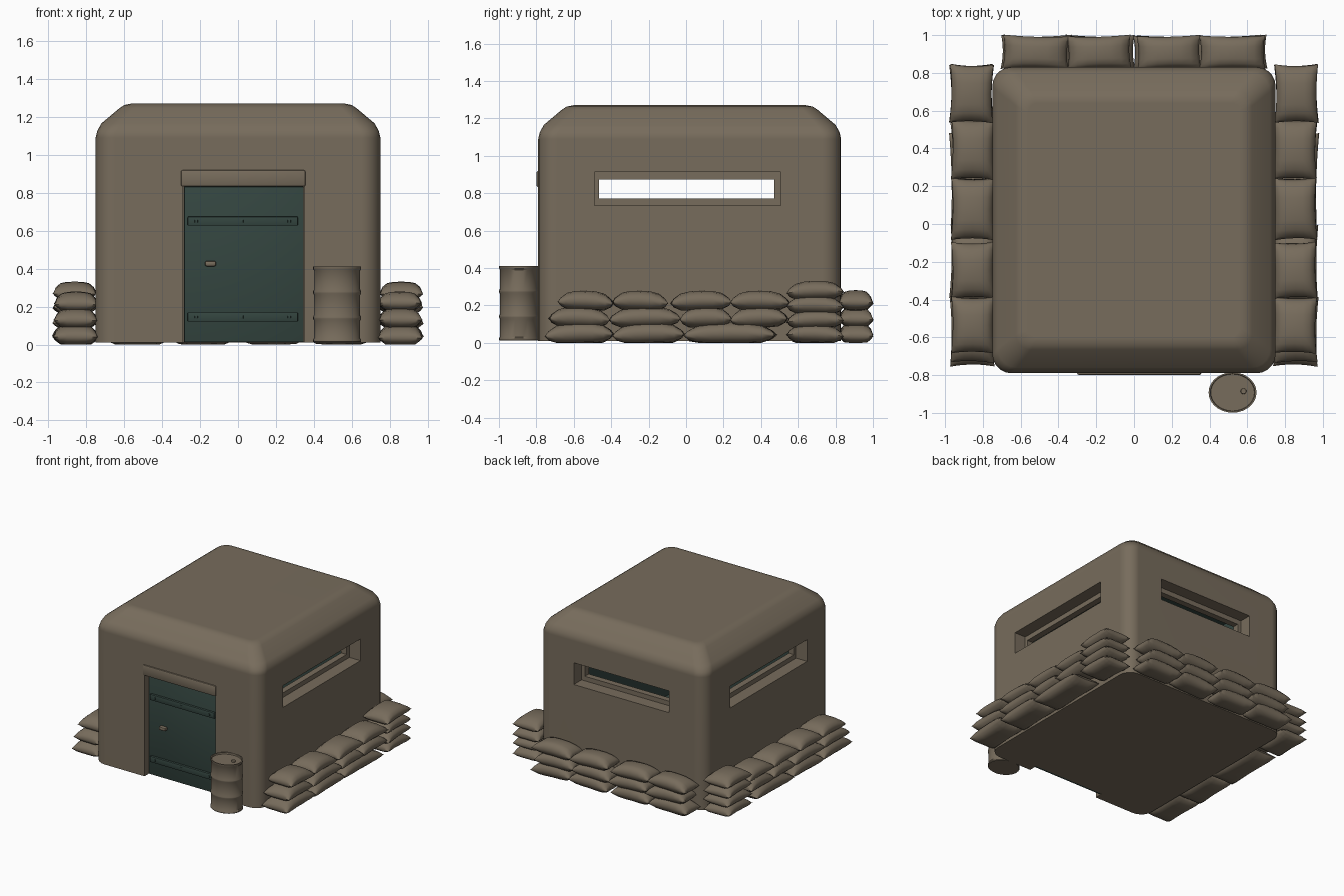
import bpy, bmesh, math, random
from mathutils import Matrix, Vector

random.seed(4)
if "Cube" in bpy.data.objects:
    bpy.data.objects.remove(bpy.data.objects["Cube"])


def material(name, rgb):
    m = bpy.data.materials.new(name)
    m.use_nodes = True
    m.diffuse_color = (*rgb, 1)
    bsdf = next(n for n in m.node_tree.nodes if n.type == 'BSDF_PRINCIPLED')
    bsdf.inputs["Base Color"].default_value = (*rgb, 1)
    bsdf.inputs["Roughness"].default_value = 0.9
    return m


EARTH = material("earth brown", (0.185, 0.15, 0.107))
TEAL = material("dark teal green", (0.034, 0.06, 0.051))


def smooth(ob, angle):
    bpy.ops.object.select_all(action='DESELECT')
    ob.select_set(True)
    bpy.context.view_layer.objects.active = ob
    bpy.ops.object.shade_smooth_by_angle(angle=math.radians(angle))


def finish(name, bm, mats, angle=35):
    bmesh.ops.recalc_face_normals(bm, faces=bm.faces[:])
    mesh = bpy.data.meshes.new(name)
    bm.to_mesh(mesh)
    bm.free()
    for m in mats:
        mesh.materials.append(m)
    ob = bpy.data.objects.new(name, mesh)
    bpy.context.collection.objects.link(ob)
    smooth(ob, angle)
    return ob


def box(name, lo, hi, mats, bevel=0, slot=0):
    lo, hi = Vector(lo), Vector(hi)
    size = hi - lo
    bm = bmesh.new()
    bmesh.ops.create_cube(bm, size=1, matrix=Matrix.Translation((lo + hi) / 2)
                          @ Matrix.Diagonal((size.x, size.y, size.z, 1)))
    if bevel:
        bmesh.ops.bevel(bm, geom=bm.edges[:], offset=bevel, segments=2,
                        profile=0.5, affect='EDGES')
    for f in bm.faces:
        f.material_index = slot
    return finish(name, bm, mats)


def loft(bm, rings):
    loops = [[bm.verts.new(p) for p in ring] for ring in rings]
    n = len(loops[0])
    for a, b in zip(loops, loops[1:]):
        for i in range(n):
            j = (i + 1) % n
            bm.faces.new((a[i], a[j], b[j], b[i]))
    bm.faces.new(loops[0][::-1])
    bm.faces.new(loops[-1])


# Bunker hull: rounded rectangle rings with a sloped roof edge
HX, HY, CY = 0.75, 0.81, 0.02


def rounded_ring(inset, z, r):
    ring = []
    for k, (sx, sy) in enumerate(((1, 1), (-1, 1), (-1, -1), (1, -1))):
        cx, cy = sx * (HX - inset - r), CY + sy * (HY - inset - r)
        for s in range(6):
            a = math.pi / 2 * (k + s / 5)
            ring.append((cx + r * math.cos(a), cy + r * math.sin(a), z))
    return ring


hull_steps = [(0, 0.01, 0.1), (0, 1.09, 0.1), (0.008, 1.125, 0.1),
              (0.03, 1.165, 0.1), (0.125, 1.245, 0.08),
              (0.15, 1.262, 0.07), (0.19, 1.27, 0.05)]
bm = bmesh.new()
loft(bm, [rounded_ring(*step) for step in hull_steps])
bunker = finish("bunker", bm, [EARTH, TEAL])


def carve(lo, hi, slot=0):
    cutter = box("cutter", lo, hi, [EARTH, TEAL], slot=slot)
    cutter.hide_render = True
    mod = bunker.modifiers.new("cut", 'BOOLEAN')
    mod.operation, mod.object, mod.solver = 'DIFFERENCE', cutter, 'EXACT'
    deps = bpy.context.evaluated_depsgraph_get()
    mesh = bpy.data.meshes.new_from_object(bunker.evaluated_get(deps))
    bunker.modifiers.clear()
    bunker.data = mesh
    bpy.data.objects.remove(cutter)


# Inner room, door recess and stepped viewing slits
carve((-0.6, -0.64, 0.05), (0.6, 0.68, 1.12), slot=1)
carve((-0.29, -0.95, -0.1), (0.35, -0.72, 0.835))
for s in (-1, 1):
    x0, x1 = sorted((s * 0.65, s * 0.95))
    carve((x0, -0.49, 0.735), (x1, 0.505, 0.912))
    x0, x1 = sorted((s * 0.55, s * 0.8))
    carve((x0, -0.465, 0.772), (x1, 0.47, 0.872))
carve((-0.43, 0.73, 0.735), (0.43, 1, 0.912))
carve((-0.4, 0.6, 0.772), (0.4, 0.9, 0.872))
smooth(bunker, 35)
bunker.modifiers.new("even_shading", 'WEIGHTED_NORMAL').keep_sharp = True

# Door with battens, handle and lintel
box("door", (-0.284, -0.74, 0.012), (0.345, -0.715, 0.832), [TEAL], 0.004)
for z in (0.145, 0.65):
    box("door_batten", (-0.265, -0.758, z - 0.024), (0.315, -0.735, z + 0.024),
        [TEAL], 0.004)
    for x in (-0.22, 0.02, 0.27):
        box("batten_bolt", (x - 0.008, -0.763, z - 0.008),
            (x + 0.008, -0.755, z + 0.008), [TEAL], 0.002)
box("door_handle", (-0.175, -0.775, 0.412), (-0.115, -0.738, 0.44), [EARTH], 0.01)
box("door_lintel", (-0.302, -0.8, 0.832), (0.357, -0.715, 0.92), [EARTH], 0.012)

# Barrel: turned profile with rims and two ribs
profile = [(0.97, 0.012), (1, 0.016), (1, 0.025), (0.96, 0.032)]
for z in (0.14, 0.275):
    profile += [(0.96, z - 0.014), (1, z - 0.004), (1, z + 0.004), (0.96, z + 0.014)]
profile += [(0.96, 0.39), (1, 0.397), (1, 0.41), (0.93, 0.41), (0.91, 0.398)]
angles = [math.tau * i / 28 for i in range(28)]
bm = bmesh.new()
loft(bm, [[(0.522 + 0.127 * r * math.cos(a), -0.892 + 0.107 * r * math.sin(a), z)
           for a in angles] for r, z in profile])
finish("barrel", bm, [EARTH])
bm = bmesh.new()
bmesh.ops.create_cone(bm, cap_ends=True, segments=12, radius1=0.016, radius2=0.014,
                      depth=0.014, matrix=Matrix.Translation((0.58, -0.885, 0.403)))
finish("barrel_bung", bm, [EARTH])


# Sandbag: pillow with a pinched seam and pointed corners
def sandbag(name, loc, length, depth, height, along_y):
    bm = bmesh.new()
    for side in (-1, 1):
        sheet = bmesh.ops.create_grid(bm, x_segments=8, y_segments=8, size=1)["verts"]
        for v in sheet:
            u, w = math.sin(v.co.x * math.pi / 2), math.sin(v.co.y * math.pi / 2)
            puff = max(0, (1 - u ** 4) * (1 - w ** 4)) ** 0.6
            x = u * length / 2 * (1 - 0.06 * (1 - w * w))
            y = w * depth / 2 * (1 - 0.08 * (1 - u * u))
            v.co = (x, y, side * puff * height / 2 - 0.012 * u * u)
    bmesh.ops.remove_doubles(bm, verts=bm.verts[:], dist=0.0005)
    turn = Matrix.Rotation(math.pi / 2 * along_y + random.uniform(-0.03, 0.03), 4, 'Z')
    tilt = Matrix.Rotation(random.uniform(-0.04, 0.04), 4, 'Y')
    bm.transform(Matrix.Translation(loc) @ turn @ tilt)
    for v in bm.verts:
        v.co.z = max(v.co.z, 0)
    finish(name, bm, [EARTH], 60)


def bag_row(name, ends, across, z, depth, height, along_y):
    for a, b in zip(ends, ends[1:]):
        mid = (a + b) / 2
        loc = (across, mid, z) if along_y else (mid, across, z)
        sandbag(name, loc, b - a + 0.01, depth, height, along_y)


for s, label in ((1, "left"), (-1, "right")):
    # Side walls of bags with a taller corner stack
    name = label + "_sandbag"
    bag_row(name, (-0.75, -0.39, -0.01, 0.48), s * 0.857, 0.052, 0.235, 0.115, True)
    bag_row(name, (-0.73, -0.41, -0.03, 0.24, 0.54), s * 0.853, 0.137, 0.23, 0.11, True)
    bag_row(name, (-0.68, -0.39, -0.1), s * 0.853, 0.226, 0.23, 0.105, True)
    bag_row(name, (-0.08, 0.24, 0.55), s * 0.853, 0.226, 0.23, 0.105, True)
    for i in range(4):
        bag_row(name, (0.54, 0.84), s * 0.86, 0.05 + 0.077 * i, 0.23, 0.1, True)
    # Back wall of bags
    for z, ends in ((0.052, (0.02, 0.36, 0.7)), (0.137, (0.0, 0.33, 0.67)),
                    (0.226, (0.02, 0.35, 0.69))):
        bag_row("back_sandbag", sorted(s * e for e in ends), 0.908, z, 0.18, 0.11, False)
